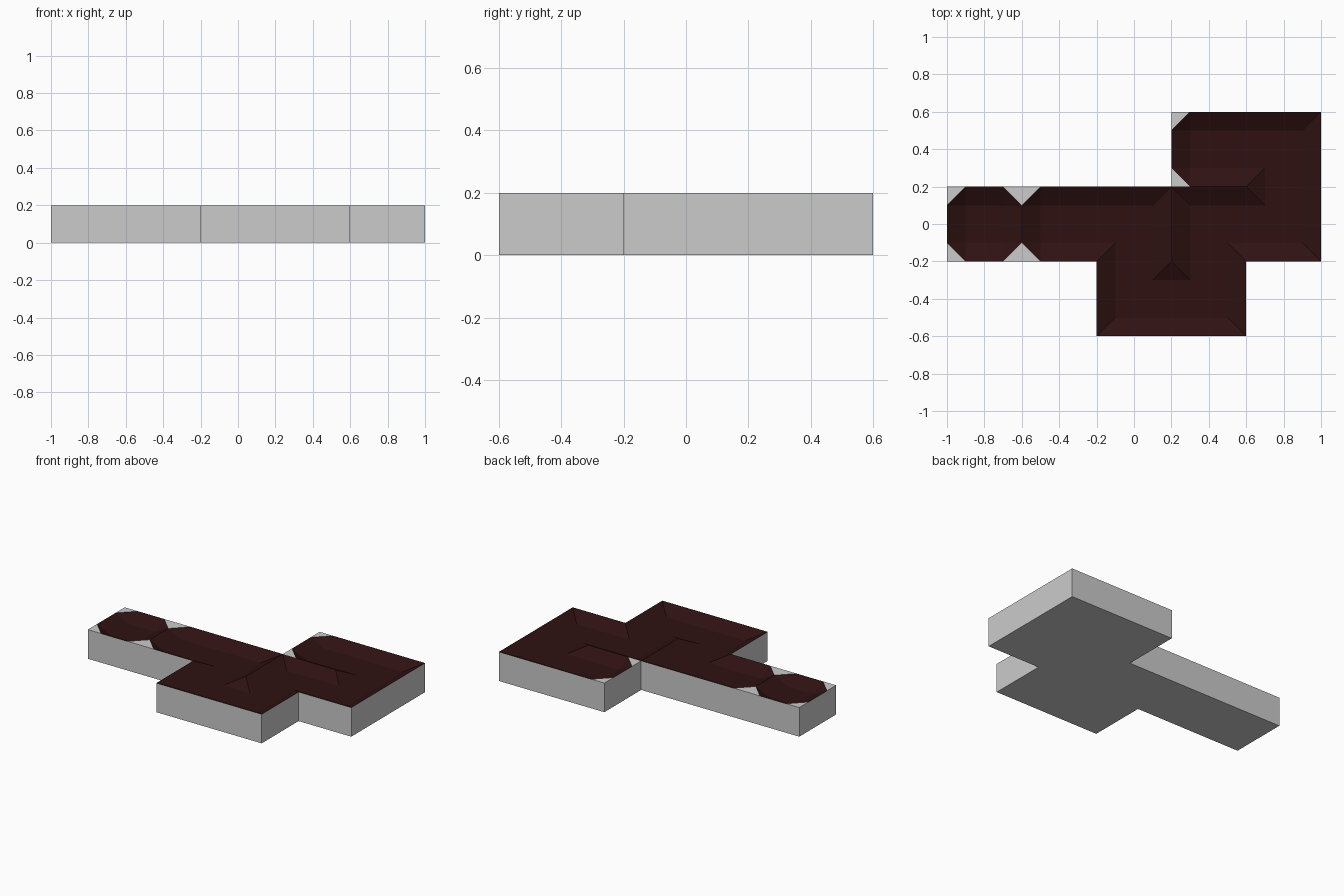
import bpy, bmesh, math

if "Cube" in bpy.data.objects:
    bpy.data.objects.remove(bpy.data.objects["Cube"])

CELL, TOP, FLOOR = 0.4, 0.2, 0.15
HALF, STEP = CELL / 2, CELL / 4

# one lone cell, then a winding trench that runs cell to cell
path = [(1, 1), (2, 1), (2, 0), (3, 0), (3, 1), (4, 1), (4, 2), (3, 2)]
cells = [(0, 1)] + path
links = {frozenset(p) for p in zip(path, path[1:])}
DIRS = [(1, 0), (0, 1), (-1, 0), (0, -1)]


def wall(c, d):
    return frozenset((c, (c[0] + d[0], c[1] + d[1]))) not in links


def centre(c):
    return (c[0] - 2) * CELL, (c[1] - 1) * CELL


def face(bm, pts, up=0):
    f = bm.faces.new([bm.verts.new(p) for p in pts])
    f.normal_update()
    if up * f.normal.z < 0:
        f.normal_flip()


def finish(bm, name):
    bmesh.ops.remove_doubles(bm, verts=bm.verts, dist=1e-4)
    bmesh.ops.dissolve_limit(bm, angle_limit=math.radians(1),
                             verts=bm.verts, edges=bm.edges)
    me = bpy.data.meshes.new(name)
    bm.to_mesh(me)
    bm.free()
    ob = bpy.data.objects.new(name, me)
    bpy.context.collection.objects.link(ob)
    return ob


body, trench = bmesh.new(), bmesh.new()
for c in cells:
    cx, cy = centre(c)
    dead_end = sum(wall(c, d) for d in DIRS) >= 3

    # sunken surface, one quarter of the cell at a time
    for sx in (-1, 1):
        for sy in (-1, 1):
            wx, wy = wall(c, (sx, 0)), wall(c, (0, sy))

            def p(i, j):
                high = (i == 2 and j == 2) or (i == 2 and wx) or (j == 2 and wy)
                return (cx + sx * i * STEP, cy + sy * j * STEP,
                        TOP if high else FLOOR)

            for i, j in ((0, 0), (1, 0), (0, 1)):
                face(trench, [p(i, j), p(i + 1, j), p(i + 1, j + 1), p(i, j + 1)], 1)
            if dead_end and wx and wy:
                # clipped corner with a flat grey triangle
                face(trench, [p(1, 1), p(2, 1), p(1, 2)], 1)
                face(body, [p(2, 1), p(2, 2), p(1, 2)], 1)
            else:
                face(trench, [p(1, 1), p(2, 1), p(2, 2)], 1)
                face(trench, [p(1, 1), p(2, 2), p(1, 2)], 1)

    # outer sides and underside
    for dx, dy in DIRS:
        if (c[0] + dx, c[1] + dy) not in cells:
            mx, my = cx + dx * HALF, cy + dy * HALF
            a = (mx + dy * HALF, my - dx * HALF)
            b = (mx - dy * HALF, my + dx * HALF)
            face(body, [(*a, 0), (*b, 0), (*b, TOP), (*a, TOP)])
    face(body, [(cx + x * HALF, cy + y * HALF, 0)
                for x, y in ((-1, -1), (-1, 1), (1, 1), (1, -1))], -1)

finish(body, "slab_body")
surface = finish(trench, "trench_surface")

dark = bpy.data.materials.new("dark_red")
dark.diffuse_color = (0.028, 0.0056, 0.0056, 1)
dark.use_nodes = True
dark.node_tree.nodes["Principled BSDF"].inputs["Base Color"].default_value = dark.diffuse_color
surface.data.materials.append(dark)
